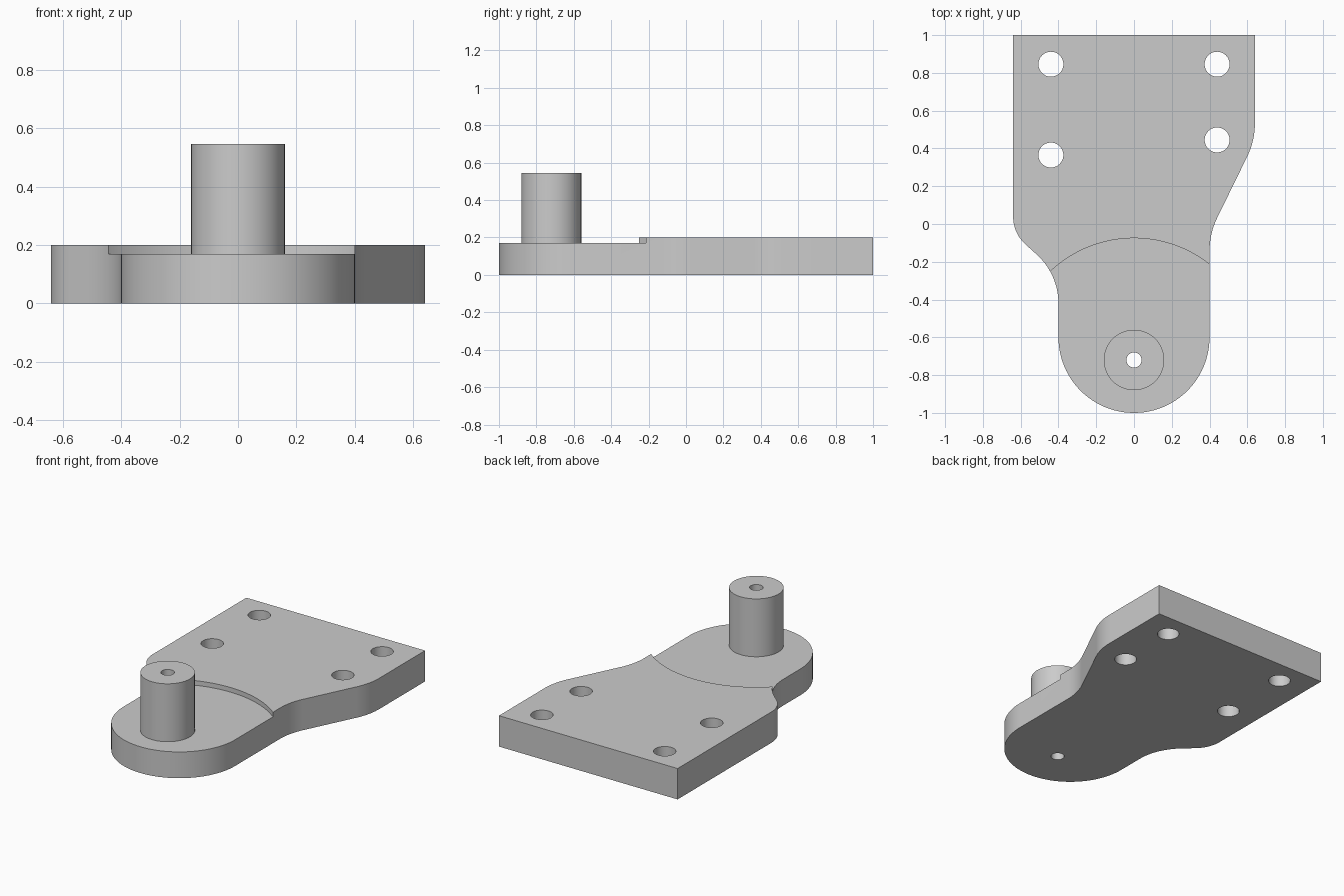
import bpy
import bmesh
from math import cos, pi, radians, sin, tan
from mathutils import Vector

if "Cube" in bpy.data.objects:
    bpy.data.objects.remove(bpy.data.objects["Cube"], do_unlink=True)

PLATE_TOP, RECESS_FLOOR, POST_TOP = 0.20, 0.17, 0.545
POST_Y = -0.72

# Plain grey metal
grey = bpy.data.materials.new("grey_metal")
grey.use_nodes = True
grey.diffuse_color = (0.6, 0.6, 0.6, 1)
grey.node_tree.nodes["Principled BSDF"].inputs["Base Color"].default_value = grey.diffuse_color


def prism(name, points, z0, z1):
    """Solid made by raising a flat outline from z0 to z1."""
    bm = bmesh.new()
    base = bm.faces.new([bm.verts.new((p.x, p.y, z0)) for p in points])
    top = bmesh.ops.extrude_face_region(bm, geom=[base])["geom"]
    verts = [v for v in top if isinstance(v, bmesh.types.BMVert)]
    bmesh.ops.translate(bm, verts=verts, vec=(0, 0, z1 - z0))
    bmesh.ops.recalc_face_normals(bm, faces=bm.faces)
    mesh = bpy.data.meshes.new(name)
    bm.to_mesh(mesh)
    bm.free()
    mesh.materials.append(grey)
    obj = bpy.data.objects.new(name, mesh)
    bpy.context.collection.objects.link(obj)
    return obj


def arc(x, y, radius, sweep, steps):
    """Points along an arc that starts on the +x side of its centre."""
    angles = [sweep * i / steps for i in range(steps)]
    return [Vector((x + radius * cos(a), y + radius * sin(a))) for a in angles]


def fillet(corner, before, after, radius, steps=14):
    """Points of a tangent arc rounding one corner of an outline."""
    c = Vector(corner)
    d1, d2 = (Vector(before) - c).normalized(), (Vector(after) - c).normalized()
    half = d1.angle(d2) / 2
    reach = radius / tan(half)
    centre = c + (d1 + d2).normalized() * (radius / sin(half))
    a, b = c + d1 * reach - centre, c + d2 * reach - centre
    return [centre + a.lerp(b, i / steps).normalized() * radius for i in range(steps + 1)]


def cut(target, cutters):
    bpy.ops.object.select_all(action="DESELECT")
    bpy.context.view_layer.objects.active = target
    target.select_set(True)
    for cutter in cutters:
        mod = target.modifiers.new("cut", "BOOLEAN")
        mod.operation, mod.solver, mod.object = "DIFFERENCE", "EXACT", cutter
        bpy.ops.object.modifier_apply(modifier=mod.name)
    bpy.ops.object.shade_smooth_by_angle(angle=radians(30))


# Plate outline: straight back, filleted shoulders, round nose
right_side = [(0.64, 1), (0.64, 0.44), (0.40, -0.05), (0.40, -0.6)]
left_side = [(-0.40, -0.6), (-0.40, -0.265), (-0.64, -0.049), (-0.64, 1)]
outline = [Vector(right_side[0])]
outline += fillet(right_side[1], right_side[0], right_side[2], 0.40)
outline += fillet(right_side[2], right_side[1], right_side[3], 0.40)
outline += arc(0, -0.6, 0.4, -pi, 48)
outline.append(Vector(left_side[0]))
outline += fillet(left_side[1], left_side[0], left_side[2], 0.35)
outline += fillet(left_side[2], left_side[1], left_side[3], 0.20)
outline.append(Vector(left_side[3]))
plate = prism("mounting_plate", outline, 0, PLATE_TOP)

# Post standing in the recess
post = prism("post", arc(0, POST_Y, 0.16, 2 * pi, 64), RECESS_FLOOR, POST_TOP)

# Cutters: round recess, four bolt holes and the bore through post and plate
recess = prism("recess_cutter", arc(0, POST_Y, 0.645, 2 * pi, 160), RECESS_FLOOR, 0.4)
bore = prism("bore_cutter", arc(0, POST_Y, 0.04, 2 * pi, 32), -0.1, 0.7)
holes = [prism("bolt_hole_cutter", arc(x, y, 0.066, 2 * pi, 48), -0.1, 0.4)
         for x, y in ((-0.44, 0.846), (0.44, 0.846), (-0.44, 0.365), (0.44, 0.445))]
cut(plate, [recess, bore] + holes)
cut(post, [bore])
for cutter in [recess, bore] + holes:
    bpy.data.objects.remove(cutter, do_unlink=True)
